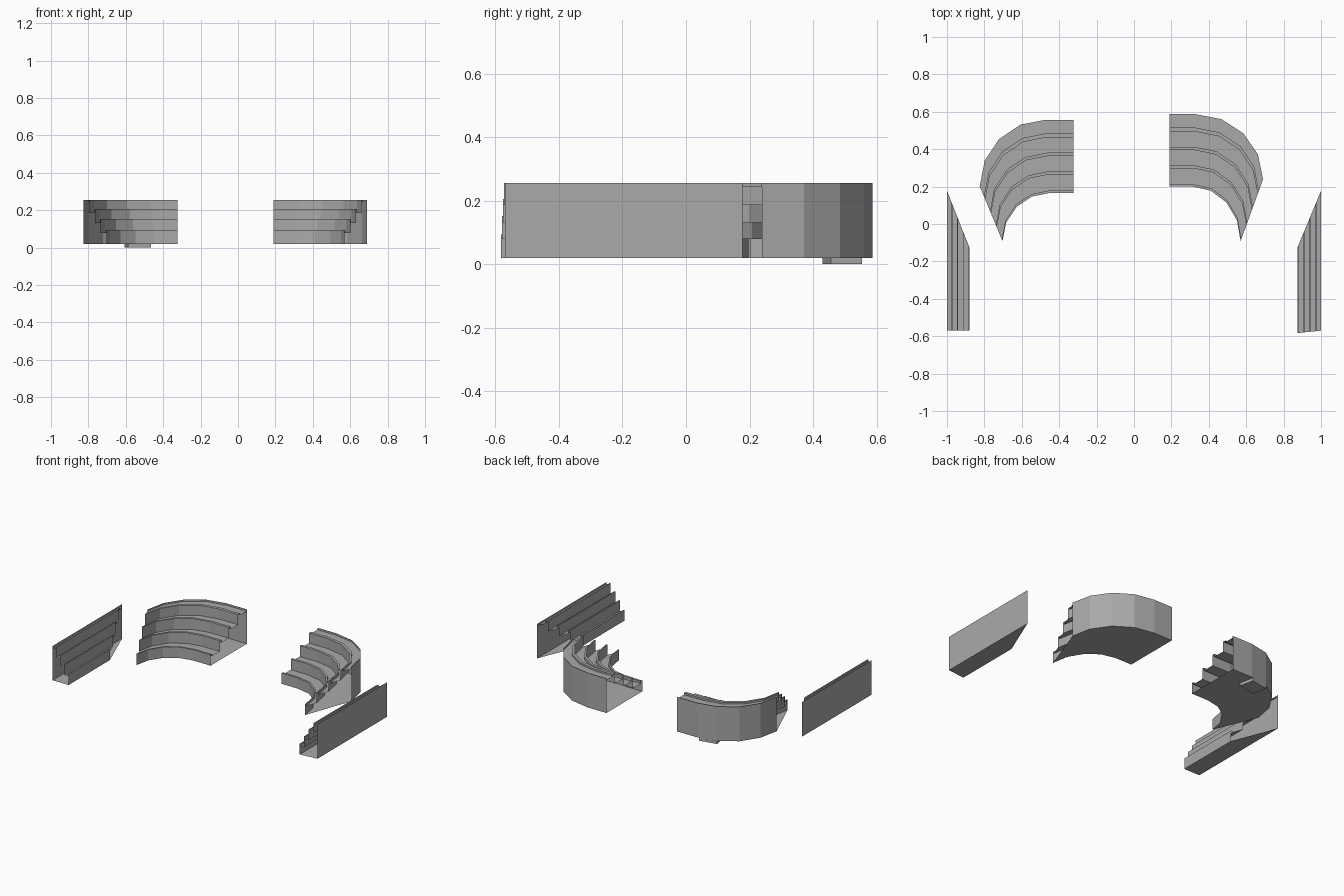
import bpy, bmesh, math

cube = bpy.data.objects.get("Cube")
if cube:
    bpy.data.objects.remove(cube)

grey = bpy.data.materials.new("concrete_grey")
grey.use_nodes = True
grey.diffuse_color = (0.4, 0.4, 0.4, 1)
grey.node_tree.nodes["Principled BSDF"].inputs["Base Color"].default_value = (0.4, 0.4, 0.4, 1)

FLOOR, TOP = 0.02, 0.255


def stepped_profile():
    """Tier section as (depth 0..1, height): four parapets with seats, and a back rim."""
    pts = [(0, FLOOR)]
    fronts = (0, 0.253, 0.505, 0.76)
    backs = (0.035, 0.295, 0.55, 0.815)
    tops = (0.094, 0.152, 0.206, TOP)
    seats = (0.079, 0.132, 0.186, 0.243)
    for i in range(4):
        end = fronts[i + 1] if i < 3 else 0.994
        pts += [(fronts[i], tops[i]), (backs[i], tops[i]), (backs[i], seats[i]), (end, seats[i])]
    return pts + [(0.994, TOP), (1, TOP), (1, FLOOR)]


def finish(name, bm):
    bmesh.ops.recalc_face_normals(bm, faces=bm.faces)
    mesh = bpy.data.meshes.new(name)
    bm.to_mesh(mesh)
    bm.free()
    mesh.materials.append(grey)
    obj = bpy.data.objects.new(name, mesh)
    bpy.context.collection.objects.link(obj)
    return obj


def sweep(name, inner, outer):
    """Open-ended shell: the profile is blended between an inner and an outer path."""
    bm = bmesh.new()
    rings = []
    for a, b in zip(inner, outer):
        rings.append([bm.verts.new((a[0] + (b[0] - a[0]) * t, a[1] + (b[1] - a[1]) * t, z))
                      for t, z in stepped_profile()])
    for r, s in zip(rings, rings[1:]):
        for i in range(len(r)):
            j = (i + 1) % len(r)
            bm.faces.new((r[i], r[j], s[j], s[i]))
    return finish(name, bm)


def bend(end_x, cx, cy, rx, ry):
    """Short straight run followed by a quarter ellipse in four segments."""
    side = 1 if cx > 0 else -1
    path = [(end_x, cy + ry)]
    for k in range(5):
        a = math.radians(90 - 22.5 * k)
        path.append((cx + side * rx * math.cos(a), cy + ry * math.sin(a)))
    return path


# Curved corner stands
sweep("left_corner_stand",
      bend(0.19, 0.313, -0.092, 0.257, 0.292),
      bend(0.19, 0.33, 0.239, 0.36, 0.348))
sweep("right_corner_stand",
      bend(-0.323, -0.45, -0.092, 0.253, 0.258),
      bend(-0.323, -0.475, 0.202, 0.35, 0.355))

# Straight side stands with slanted rear ends
sweep("left_side_stand", [(0.874, -0.583), (0.874, -0.125)], [(1, -0.57), (1, 0.178)])
sweep("right_side_stand", [(-0.88, -0.57), (-0.88, -0.125)], [(-1, -0.57), (-1, 0.178)])

# Small footing under the right corner stand
bm = bmesh.new()
base = [(-0.485, 0.555), (-0.607, 0.531), (-0.587, 0.43), (-0.465, 0.456)]
face = bm.faces.new([bm.verts.new((x, y, 0)) for x, y in base])
ext = bmesh.ops.extrude_face_region(bm, geom=[face])
top = [g for g in ext["geom"] if isinstance(g, bmesh.types.BMVert)]
bmesh.ops.translate(bm, verts=top, vec=(0, 0, FLOOR))
finish("footing", bm)
